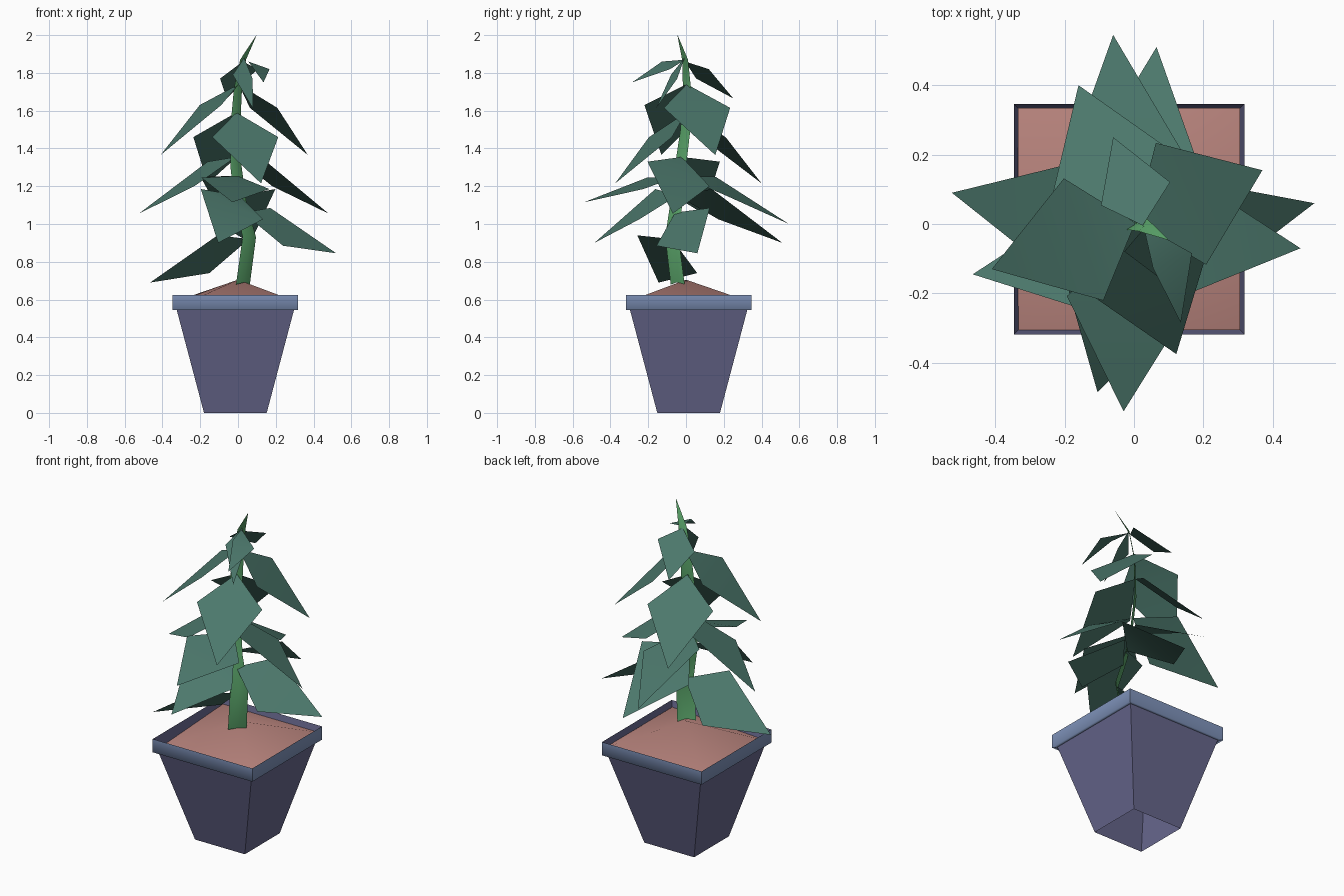
import bpy
from mathutils import Vector

if "Cube" in bpy.data.objects:
    bpy.data.objects.remove(bpy.data.objects["Cube"])


def material(name, srgb):
    m = bpy.data.materials.new(name)
    m.diffuse_color = [((c / 255 + 0.055) / 1.055) ** 2.4 for c in srgb] + [1]
    m.use_nodes = True
    m.node_tree.nodes["Principled BSDF"].inputs["Base Color"].default_value = m.diffuse_color
    return m


POT = material("muted purple", (103, 103, 141))
RIM = material("slate blue", (128, 148, 188))
SOIL = material("terracotta soil", (186, 133, 126))
STEM = material("stem green", (92, 168, 108))
LEAF = material("leaf green", (76, 120, 108))

CX, CY = -0.014, 0.014      # pot centre


def mesh_object(name, verts, faces, mat, smooth=True):
    me = bpy.data.meshes.new(name)
    me.from_pydata([tuple(v) for v in verts], [], faces)
    me.update()
    me.materials.append(mat)
    for p in me.polygons:
        p.use_smooth = smooth
    ob = bpy.data.objects.new(name, me)
    bpy.context.collection.objects.link(ob)
    return ob


def square_shell(name, profile, mat, smooth=False):
    """Four-sided open shell through (half width, z) steps, corners kept sharp."""
    verts, faces = [], []
    corners = ((-1, -1), (1, -1), (1, 1), (-1, 1))
    for i in range(4):
        start = len(verts)
        for h, z in profile:
            for sx, sy in (corners[i], corners[(i + 1) % 4]):
                verts.append((CX + sx * h, CY + sy * h, z))
        for r in range(len(profile) - 1):
            a = start + r * 2
            faces.append((a, a + 1, a + 3, a + 2))
    return mesh_object(name, verts, faces, mat, smooth)


# Pot: tapered body open underneath, outer rim band, inner wall
square_shell("pot_body", [(0.166, 0.0), (0.311, 0.547)], POT)
square_shell("pot_rim", [(0.309, 0.547), (0.332, 0.545), (0.332, 0.625)], RIM, True)
square_shell("pot_inner_wall", [(0.332, 0.625), (0.318, 0.55)], POT)

# Soil mound with one sunken corner
s = 0.32
mesh_object("soil",
            [(CX - s, CY - s, 0.555), (CX + s, CY - s, 0.59), (CX + s, CY + s, 0.59),
             (CX - s, CY + s, 0.59), (0, 0, 0.705)],
            [(0, 1, 4), (1, 2, 4), (2, 3, 4), (3, 0, 4)], SOIL)

# Stem: crooked, lightly folded strip along the x = y diagonal (x, y, z, half width)
PATH = [(0.026, -0.044, 0.68, 0.052), (0.06, -0.075, 0.93, 0.05), (0.012, -0.05, 1.12, 0.045),
        (-0.01, -0.03, 1.30, 0.042), (-0.015, -0.003, 1.50, 0.037), (0.0, 0.005, 1.72, 0.03),
        (0.027, -0.005, 1.87, 0.022), (0.098, -0.045, 2.0, 0.001)]
verts, faces = [], []
for x, y, z, r in PATH:
    e = r * 0.707
    f = r * 0.12            # fold depth
    verts += [(x - e, y - e, z), (x + f, y - f, z + 0.2 * r), (x + e, y + e, z)]
for k in range(len(PATH) - 1):
    for i in range(2):
        a = k * 3 + i
        faces.append((a, a + 1, a + 4, a + 3))
mesh_object("stem", verts, faces, STEM)


def stem_point(z):
    for p, q in zip(PATH, PATH[1:]):
        if p[2] <= z <= q[2]:
            t = (z - p[2]) / (q[2] - p[2])
            return Vector((p[0] + t * (q[0] - p[0]), p[1] + t * (q[1] - p[1]), z))


def leaf(name, base_z, tip, mid_z, roll, width, shift=0.0):
    """Kite leaf bent across its widest line; roll lifts its left corner."""
    base, tip = stem_point(base_z), Vector(tip)
    d = tip - base
    d.z = 0
    side = Vector((-d.y, d.x, 0)).normalized() * width
    mid = base + d * 0.36
    mid.x += shift
    mid.z = mid_z
    lift = Vector((0, 0, roll))
    mesh_object(name, [base, mid - side - lift, tip, mid + side + lift],
                [(0, 1, 3), (1, 2, 3)], LEAF)


# Leaves from bottom to top: base height, tip, mid height, roll, half width
LEAVES = [
    (0.92, (-0.465, -0.145, 0.69), 0.84, 0.10, 0.16),
    (1.06, (0.52, 0.06, 0.845), 0.985, 0.10, 0.145),
    (1.15, (-0.105, -0.485, 0.90), 1.105, -0.08, 0.17),
    (1.15, (0.065, 0.51, 0.90), 1.105, -0.08, 0.17),
    (1.255, (-0.03, -0.54, 1.115), 1.215, -0.03, 0.18),
    (1.255, (-0.06, 0.545, 1.0), 1.205, 0.045, 0.175),
    (1.355, (-0.525, 0.09, 1.055), 1.265, -0.065, 0.165),
    (1.355, (0.48, -0.07, 1.055), 1.265, -0.065, 0.165),
    (1.59, (0.122, -0.375, 1.215), 1.46, 0.0, 0.185),
    (1.59, (-0.16, 0.40, 1.215), 1.46, 0.0, 0.185),
    (1.74, (-0.41, -0.13, 1.365), 1.63, 0.0, 0.185),
    (1.74, (0.37, 0.155, 1.365), 1.615, 0.0, 0.19),
    (1.86, (-0.06, 0.25, 1.665), 1.795, -0.025, 0.105, 0.01),
    (1.87, (0.135, -0.285, 1.75), 1.84, -0.02, 0.06, 0.045),
    (1.88, (0.08, -0.16, 1.61), 1.78, -0.01, 0.055, -0.025),
]
for n, spec in enumerate(LEAVES, 1):
    leaf("leaf_%02d" % n, *spec)
